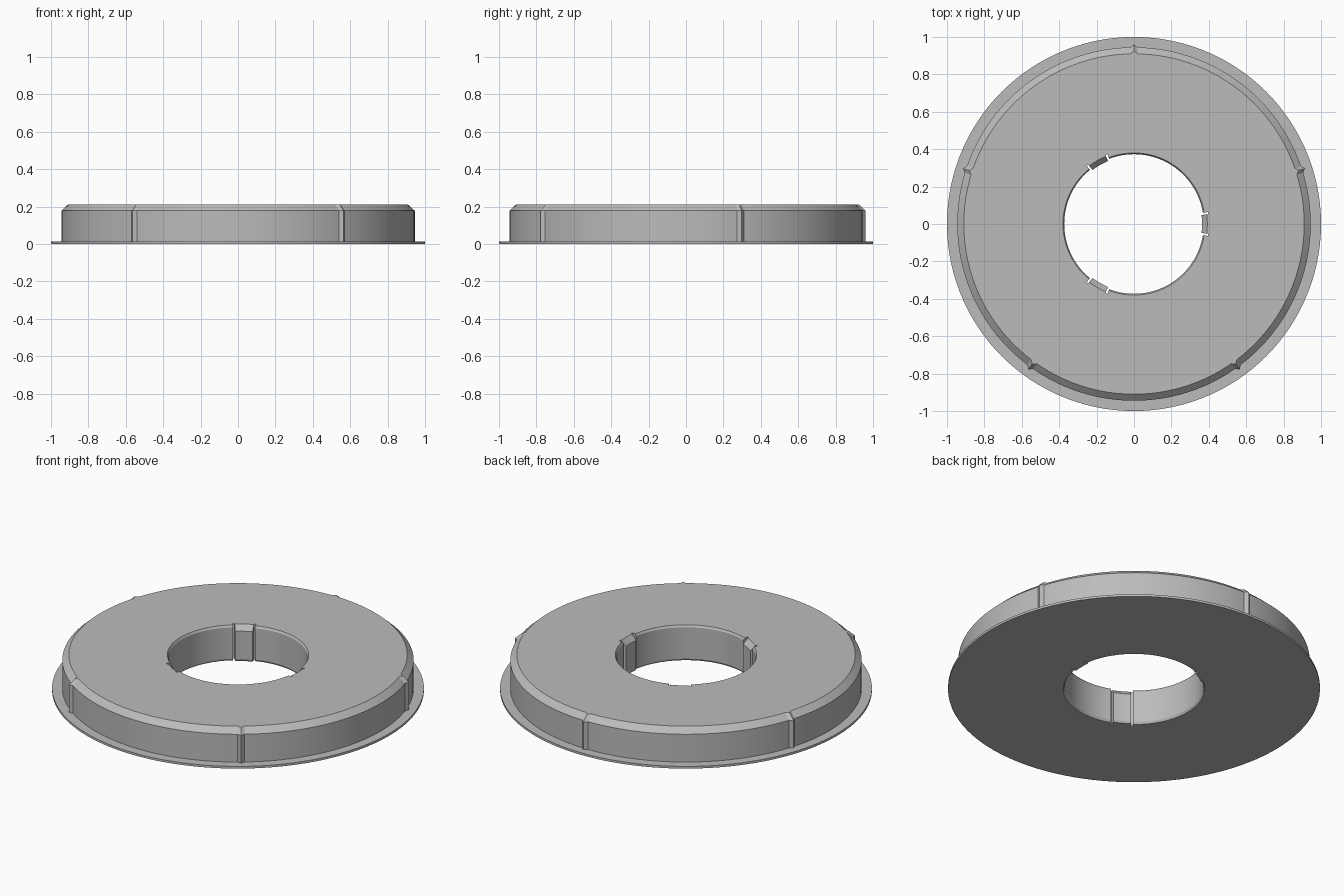
import bpy, bmesh, math

if "Cube" in bpy.data.objects:
    bpy.data.objects.remove(bpy.data.objects["Cube"])

grey = bpy.data.materials.new("grey plastic")
grey.diffuse_color = (0.5, 0.5, 0.5, 1)
grey.use_nodes = True
grey.node_tree.nodes["Principled BSDF"].inputs["Base Color"].default_value = grey.diffuse_color

RIBS = [math.radians(18 + 72 * k) for k in range(5)]    # outer grip ribs
TABS = [math.radians(120 * k) for k in range(3)]        # spring tabs in the bore
RIB_HALF, RIB_H = 0.02, 0.016
TAB_A, SLIT_A, EPS = 0.132, 0.160, 0.0004


def delta(a, b):
    return (a - b + math.pi) % (2 * math.pi) - math.pi


def section(a):
    """Closed radial cross-section (r, z) at angle a."""
    rib = max(0, 1 - min(abs(delta(a, c)) for c in RIBS) / RIB_HALF) * RIB_H
    d = min(abs(delta(a, c)) for c in TABS)
    if d < TAB_A:              # tab with a sloped lead-in
        bore = [(0.370, 0), (0.364, 0.012), (0.364, 0.18), (0.392, 0.21)]
    elif d < SLIT_A:           # slit beside the tab
        bore = [(0.40, 0), (0.40, 0.012), (0.40, 0.18), (0.40, 0.21)]
    else:                      # plain bore with small chamfers
        bore = [(0.380, 0), (0.373, 0.012), (0.373, 0.198), (0.380, 0.21)]
    rim = [(0.91 + rib, 0.21), (0.945 + rib, 0.178), (0.945 + rib, 0.013),
           (1.0, 0.013), (1.0, 0)]
    return bore + rim


# Angles: even steps plus exact stations at ribs and slit walls
special = [c + o for c in RIBS for o in (-RIB_HALF, 0, RIB_HALF)]
special += [c + s * (e + o) for c in TABS for s in (-1, 1)
            for e in (TAB_A, SLIT_A) for o in (-EPS, EPS)]
special = [a % (2 * math.pi) for a in special]
steps = [2 * math.pi * i / 120 for i in range(120)]
angles = sorted(special + [a for a in steps
                           if all(abs(delta(a, s)) > 0.008 for s in special)])

# Main body: cross-sections joined around the axis
bm = bmesh.new()
rings = [[bm.verts.new((r * math.cos(a), r * math.sin(a), z)) for r, z in section(a)]
         for a in angles]
for i, ring in enumerate(rings):
    nxt = rings[(i + 1) % len(rings)]
    for j in range(len(ring)):
        k = (j + 1) % len(ring)
        bm.faces.new((ring[j], ring[k], nxt[k], nxt[j]))
bmesh.ops.recalc_face_normals(bm, faces=bm.faces)
mesh = bpy.data.meshes.new("ring_body")
bm.to_mesh(mesh)
bm.free()
body = bpy.data.objects.new("ring_body", mesh)
bpy.context.collection.objects.link(body)
mesh.materials.append(grey)

bpy.context.view_layer.objects.active = body
body.select_set(True)
bpy.ops.object.shade_smooth_by_angle(angle=math.radians(25))
